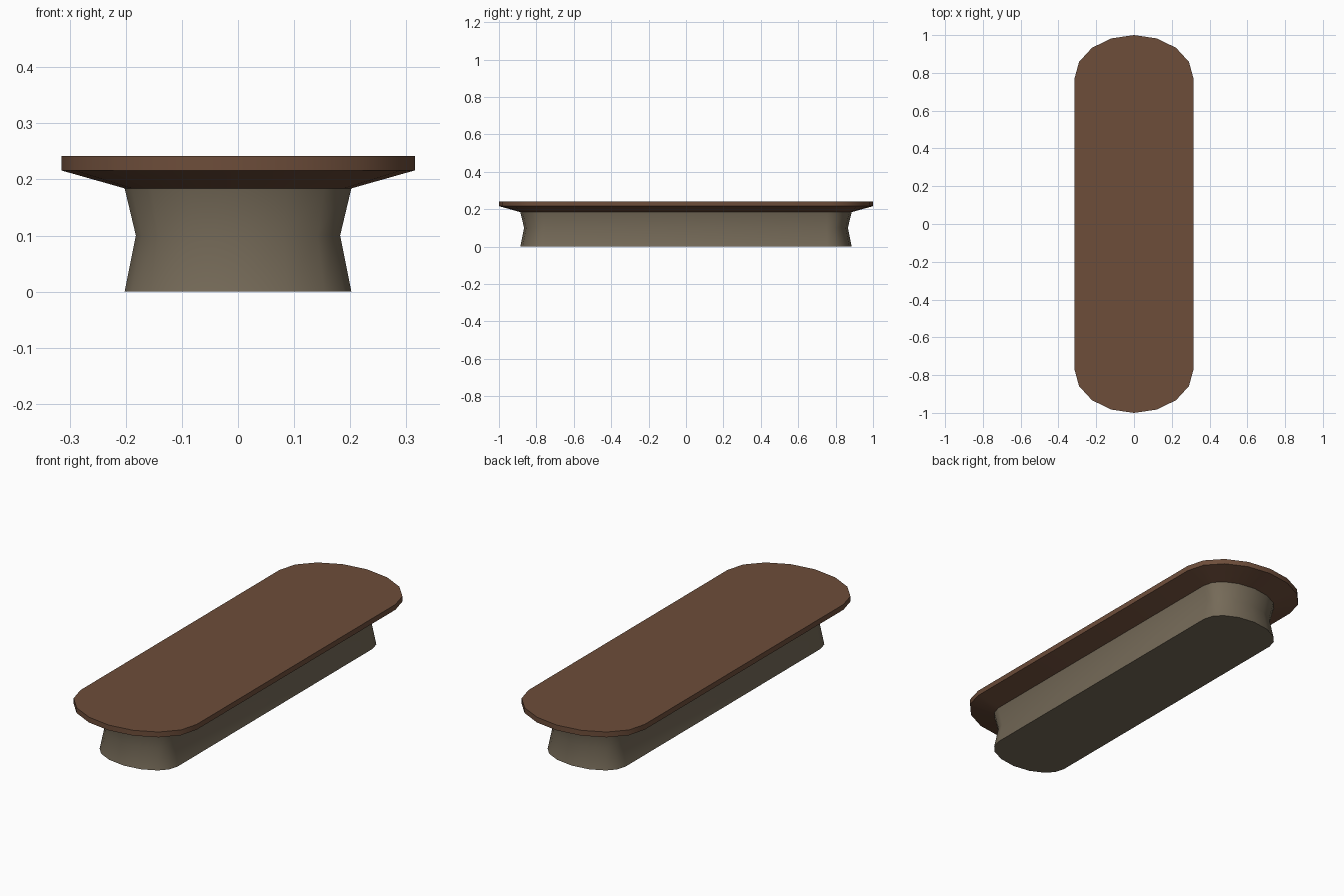
import bpy, bmesh, math
from mathutils import Vector

if "Cube" in bpy.data.objects:
    bpy.data.objects.remove(bpy.data.objects["Cube"])


def material(name, rgb):
    m = bpy.data.materials.new(name)
    lin = [(c / 255 / 12.92) if c < 10 else ((c / 255 + 0.055) / 1.055) ** 2.4 for c in rgb]
    m.diffuse_color = (*lin, 1)
    m.use_nodes = True
    m.node_tree.nodes["Principled BSDF"].inputs["Base Color"].default_value = m.diffuse_color
    return m


# Rounded-end plan outline: 16-sided half ellipses joined by straight sides
def outline():
    pts = []
    for cy, start in ((0.77, 0), (-0.77, 180)):
        for i in range(9):
            a = math.radians(start + 22.5 * i)
            pts.append(Vector((0.315 * math.cos(a), cy + 0.23 * math.sin(a))))
    return pts


# Move every outline edge inwards by d with mitred corners
def inset(pts, d):
    out = []
    for i, p in enumerate(pts):
        e1 = (p - pts[i - 1]).normalized()
        e2 = (pts[(i + 1) % len(pts)] - p).normalized()
        n1, n2 = Vector((-e1.y, e1.x)), Vector((-e2.y, e2.x))
        out.append(p + (n1 + n2) * (d / (1 + n1.dot(n2))))
    return out


# Stack inset outlines into a solid from (inset, height) pairs
def stack(name, rings, mat, cap_bottom, cap_top):
    bm = bmesh.new()
    loops = [[bm.verts.new((p.x, p.y, z)) for p in inset(outline(), d)] for d, z in rings]
    for lo, hi in zip(loops, loops[1:]):
        for i in range(len(lo)):
            j = (i + 1) % len(lo)
            bm.faces.new((lo[i], lo[j], hi[j], hi[i]))
    if cap_bottom:
        bm.faces.new(loops[0][::-1])
    if cap_top:
        bm.faces.new(loops[-1])
    me = bpy.data.meshes.new(name)
    bm.to_mesh(me)
    bm.free()
    me.materials.append(mat)
    ob = bpy.data.objects.new(name, me)
    bpy.context.collection.objects.link(ob)
    bpy.ops.object.select_all(action='DESELECT')
    ob.select_set(True)
    bpy.context.view_layer.objects.active = ob
    bpy.ops.object.shade_smooth_by_angle(angle=math.radians(30))


brown = material("brown_top", (109, 77, 58))
stone = material("grey_brown_base", (117, 106, 88))

# Waisted pedestal
stack("base", [(0.113, 0), (0.133, 0.1), (0.113, 0.184)], stone, True, False)
# Top slab with sloping underside
stack("table_top", [(0.113, 0.184), (0, 0.216), (0, 0.242)], brown, False, True)
